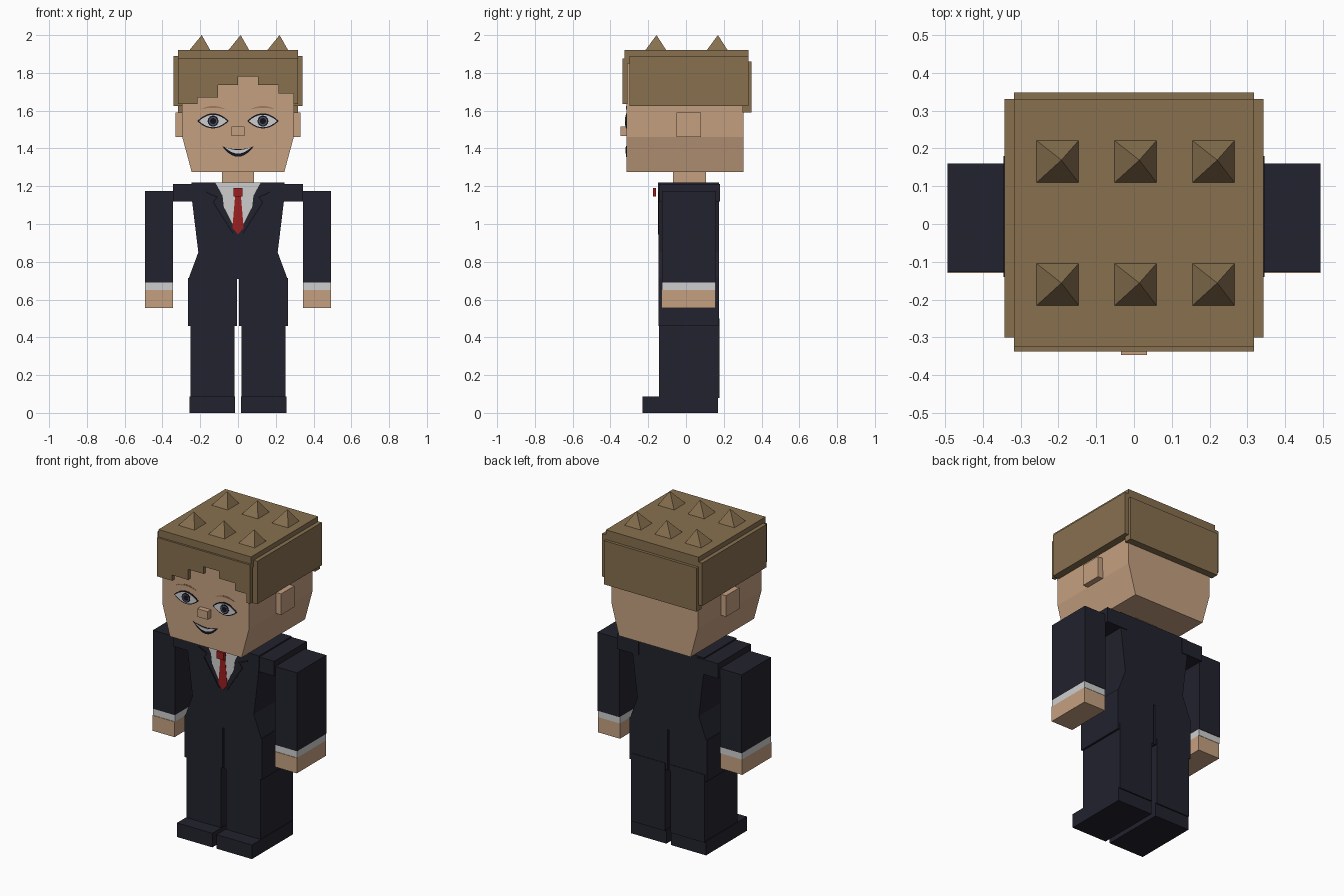
import bpy
import bmesh
import math

default = bpy.data.objects.get("Cube")
if default:
    bpy.data.objects.remove(default, do_unlink=True)


def make_material(name, red, green, blue):
    """Flat material from display (sRGB 0-255) values."""
    def linear(value):
        c = value / 255
        return c / 12.92 if c < 0.04 else ((c + 0.055) / 1.055) ** 2.4
    colour = (linear(red), linear(green), linear(blue), 1)
    mat = bpy.data.materials.new(name)
    mat.use_nodes = True
    mat.diffuse_color = colour
    mat.node_tree.nodes["Principled BSDF"].inputs["Base Color"].default_value = colour
    return mat


skin = make_material("skin", 197, 160, 129)
hair = make_material("brown hair", 135, 112, 79)
navy = make_material("navy suit", 34, 34, 46)
white = make_material("white cloth", 206, 206, 206)
red = make_material("red tie", 158, 30, 32)
dark = make_material("dark line", 18, 18, 28)
grey = make_material("grey iris", 75, 80, 92)
brow_brown = make_material("eyebrow brown", 160, 122, 88)


def finish(name, bm, material):
    bmesh.ops.recalc_face_normals(bm, faces=bm.faces[:])
    mesh = bpy.data.meshes.new(name)
    bm.to_mesh(mesh)
    bm.free()
    mesh.materials.append(material)
    obj = bpy.data.objects.new(name, mesh)
    bpy.context.scene.collection.objects.link(obj)
    return obj


def prism(name, outline, y_front, y_back, material):
    """Extrude an (x, z) outline along y."""
    bm = bmesh.new()
    face = bm.faces.new([bm.verts.new((x, y_front, z)) for x, z in outline])
    result = bmesh.ops.extrude_face_region(bm, geom=[face])
    moved = [v for v in result["geom"] if isinstance(v, bmesh.types.BMVert)]
    bmesh.ops.translate(bm, verts=moved, vec=(0, y_back - y_front, 0))
    if face.is_valid and not any(len(e.link_faces) < 2 for e in face.edges):
        pass
    else:
        bmesh.ops.holes_fill(bm, edges=bm.edges[:])
    return finish(name, bm, material)


def box(name, xs, ys, zs, material):
    (a, b), (c, d) = xs, zs
    return prism(name, [(a, c), (b, c), (b, d), (a, d)], ys[0], ys[1], material)


def mirrored(half):
    """Complete a right-hand outline by reflecting it across x = 0."""
    return half + [(-x, z) for x, z in reversed(half) if x > 0]


def paint(name, outline, surface, layer, material):
    """Thin plate lying on a front surface."""
    return prism(name, outline, surface - 0.002 * layer, surface + 0.001, material)


def arc_shape(cx, cz, half, upper, lower, steps=10):
    """Outline between two parabolic arcs that meet at the corners."""
    ts = [2 * i / steps - 1 for i in range(steps + 1)]
    top = [(cx + half * t, cz + upper * (1 - t * t)) for t in ts]
    low = [(cx + half * t, cz + lower * (1 - t * t)) for t in ts[1:-1]]
    return top + low[::-1]


def disc(cx, cz, radius, steps=14):
    angles = [math.tau * i / steps for i in range(steps)]
    return [(cx + radius * math.cos(a), cz + radius * math.sin(a)) for a in angles]


# Head, neck and nose
FACE, CHEST = -0.315, -0.145
prism("head", mirrored([(0.245, 1.275), (0.295, 1.46), (0.3, 1.88)]), FACE, 0.305, skin)
box("neck", (-0.085, 0.085), (-0.07, 0.105), (1.2, 1.29), skin)
box("nose", (-0.035, 0.035), (-0.347, -0.31), (1.465, 1.515), skin)

# Hair: cap, back panel and stepped fringe
box("hair_cap", (-0.317, 0.317), (-0.325, 0.33), (1.85, 1.92), hair)
box("hair_back", (-0.317, 0.317), (0.3, 0.348), (1.59, 1.86), hair)
fringe = [(-0.317, 1.875)]
steps = [(-0.317, 1.635), (-0.215, 1.67), (-0.105, 1.735), (0, 1.78),
         (0.105, 1.735), (0.215, 1.69), (0.295, 1.635), (0.317, 1.875)]
for (x, z), (next_x, _) in zip(steps, steps[1:]):
    fringe += [(x, z), (next_x, z)]
prism("hair_fringe", fringe + [(0.317, 1.875)], -0.337, -0.31, hair)

# Hair spikes, with tips leaning slightly to the left
for column in (-0.202, 0.004, 0.21):
    for row in (-0.16, 0.165):
        bm = bmesh.new()
        r = 0.056
        base = [bm.verts.new((column + sx * r, row + sy * r, 1.919))
                for sx, sy in ((-1, -1), (1, -1), (1, 1), (-1, 1))]
        tip = bm.verts.new((column + 0.01, row + 0.004, 2))
        bm.faces.new(base)
        for i in range(4):
            bm.faces.new((base[i], base[(i + 1) % 4], tip))
        finish("hair_spike", bm, hair)

# Paired parts
for label, s in (("left", 1), ("right", -1)):
    def pair(part, inner, outer, ys, zs, material):
        box(label + "_" + part, sorted((s * inner, s * outer)), ys, zs, material)

    pair("hair_side", 0.29, 0.342, (-0.3, 0.33), (1.625, 1.89), hair)
    pair("ear", 0.28, 0.33, (-0.05, 0.08), (1.46, 1.59), skin)
    pair("shoulder", 0.2, 0.345, (-0.14, 0.18), (1.12, 1.212), navy)
    pair("sleeve", 0.343, 0.493, (-0.127, 0.16), (0.69, 1.175), navy)
    pair("cuff", 0.343, 0.493, (-0.127, 0.157), (0.65, 0.69), white)
    pair("hand", 0.343, 0.493, (-0.13, 0.155), (0.555, 0.65), skin)
    pair("upper_leg", 0.005, 0.265, (-0.145, 0.175), (0.46, 0.715), navy)
    pair("lower_leg", 0.018, 0.252, (-0.142, 0.178), (0.08, 0.5), navy)
    pair("shoe", 0.015, 0.256, (-0.23, 0.17), (0, 0.087), navy)

    # Eye layers and eyebrow
    ex, ez = s * 0.132, 1.545
    paint(label + "_eye_outline", arc_shape(ex, ez, 0.084, 0.041, -0.039), FACE, 1, dark)
    paint(label + "_eye_white", arc_shape(ex, ez, 0.075, 0.033, -0.033), FACE, 2, white)
    paint(label + "_iris", disc(ex, ez, 0.029), FACE, 3, dark)
    paint(label + "_iris_ring", disc(ex, ez, 0.023), FACE, 3.5, grey)
    paint(label + "_pupil", disc(ex, ez, 0.016), FACE, 4, dark)
    paint(label + "_eyebrow", arc_shape(ex, 1.607, 0.066, 0.018, 0.008), FACE, 1, brow_brown)

    # Lapel edge with notch
    lapel = [(0.17, 1.165), (0.115, 1.14), (0.135, 1.115), (0.03, 0.95),
             (0.024, 0.952), (0.127, 1.115), (0.106, 1.144), (0.168, 1.172)]
    paint(label + "_lapel_edge", [(s * x, z) for x, z in lapel], CHEST, 1, dark)

# Mouth
paint("mouth", arc_shape(0, 1.412, 0.085, -0.016, -0.056), FACE, 1, dark)
paint("teeth", arc_shape(0, 1.407, 0.07, -0.015, -0.034), FACE, 2, white)

# Jacket body, shirt front and tie
prism("jacket", mirrored([(0.262, 0.71), (0.21, 0.85), (0.243, 1.12), (0.245, 1.22)]),
      CHEST, 0.175, navy)
paint("shirt_front", [(0, 0.945)] + mirrored([(0.075, 1.09), (0.082, 1.15), (0.12, 1.219)]),
      CHEST, 1, white)
paint("tie", [(0, 0.945)] + mirrored([(0.03, 0.98), (0.016, 1.14), (0.024, 1.19)]),
      CHEST, 2, red)
box("tie_knot", (-0.025, 0.025), (-0.175, -0.16), (1.145, 1.19), red)
